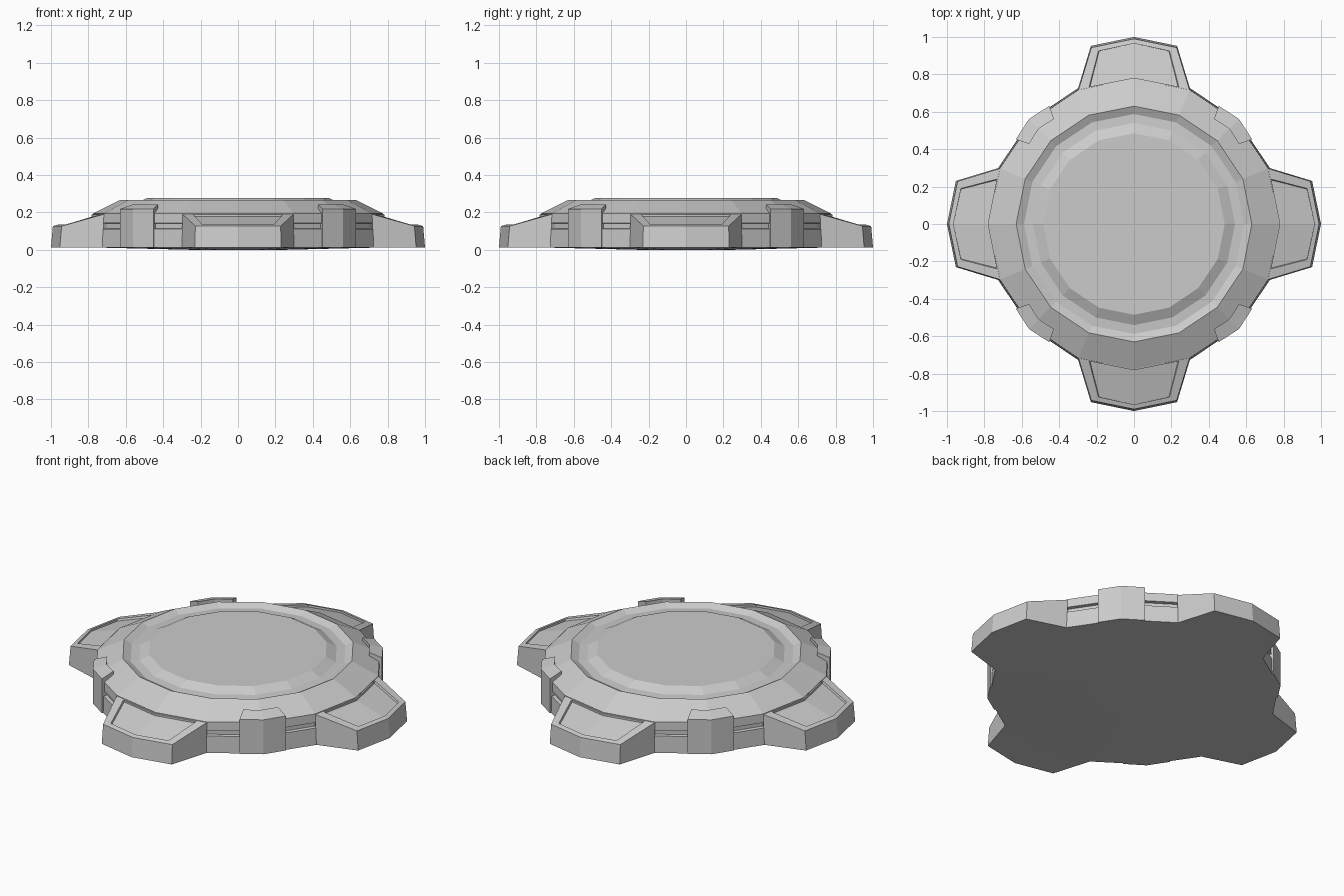
import bpy, bmesh
from math import sin, cos, pi
from mathutils import Matrix

if "Cube" in bpy.data.objects:
    bpy.data.objects.remove(bpy.data.objects["Cube"])


def loft(name, loops, angle=0.0):
    """Join closed loops in order, cap both ends, turn about z."""
    bm = bmesh.new()
    rows = [[bm.verts.new(p) for p in loop] for loop in loops]
    n = len(rows[0])
    for a, b in zip(rows, rows[1:]):
        for i in range(n):
            j = (i + 1) % n
            bm.faces.new((a[i], a[j], b[j], b[i]))
    bm.faces.new(rows[0][::-1])
    if n == 6:  # top cap folded along its centre line
        t = rows[-1]
        bm.faces.new((t[0], t[1], t[2], t[3]))
        bm.faces.new((t[0], t[3], t[4], t[5]))
    else:
        bm.faces.new(rows[-1])
    bmesh.ops.rotate(bm, verts=bm.verts, cent=(0, 0, 0), matrix=Matrix.Rotation(angle, 3, 'Z'))
    bmesh.ops.recalc_face_normals(bm, faces=bm.faces)
    me = bpy.data.meshes.new(name)
    bm.to_mesh(me)
    bm.free()
    ob = bpy.data.objects.new(name, me)
    bpy.context.collection.objects.link(ob)
    return ob


def mirrored(a, b, c, d):
    """Six-sided outline, symmetric in x, from centre a out to b, c and centre d."""
    return [a, b, c, d, (-c[0], c[1]), (-b[0], b[1])]


# Sixteen-sided body: shallow underside, grooved wall, bevel, ring channel, raised deck
profile = [(.25, 0), (.785, .013), (.781, .112), (.76, .114), (.76, .14), (.778, .143),
           (.776, .194), (.63, .267), (.588, .247), (.54, .25), (.485, .278)]
loft("body", [[(r * cos(i * pi / 8), r * sin(i * pi / 8), z) for i in range(16)]
              for r, z in profile])


# Four sloping arms with a recessed panel on top
def arm_z(x, y):
    return .191 - (y + .2 * abs(x) - .775) * .3


rim = mirrored((0, .772), (.297, .716), (.228, .943), (0, .99))
panel = mirrored((0, .782), (.24, .734), (.19, .925), (0, .965))
arm = [[(x * 1.01, y * 1.01, .013) for x, y in rim],
       [(x, y, arm_z(x, y)) for x, y in rim],
       [(x, y, arm_z(x, y)) for x, y in panel],
       [(x * .98, y, arm_z(x, y) - .012) for x, y in panel]]

# Four clamp blocks on the diagonals
clamp_outline = mirrored((0, .72), (.095, .70), (.127, .767), (0, .794))
clamp_top = (.243, .243, .218, .218, .218, .243)
clamp = [[(x, y, .013) for x, y in clamp_outline],
         [(x, y, z) for (x, y), z in zip(clamp_outline, clamp_top)]]

for k in range(4):
    loft(f"arm_{k + 1}", arm, k * pi / 2)
    loft(f"clamp_block_{k + 1}", clamp, k * pi / 2 + pi / 4)
